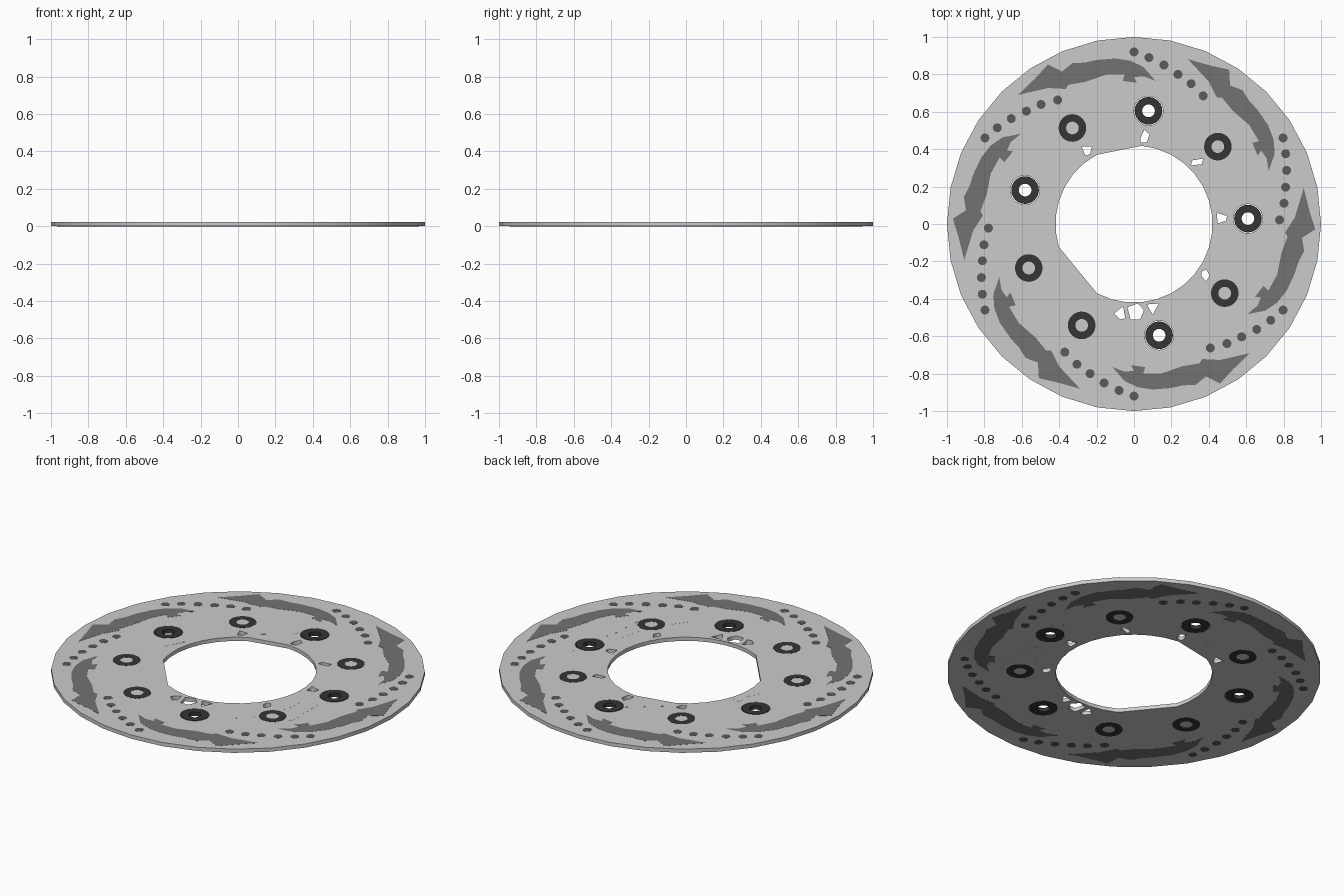
import bpy
from math import sin, cos, radians, pi

if "Cube" in bpy.data.objects:
    bpy.data.objects.remove(bpy.data.objects["Cube"])

H = 0.022  # disc thickness


def circle(r, n, cx=0, cy=0, off=0):
    return [(cx + r * cos(off + 2 * pi * i / n), cy + r * sin(off + 2 * pi * i / n)) for i in range(n)]


def rotate(pts, deg):
    c, s = cos(radians(deg)), sin(radians(deg))
    return [(x * c - y * s, x * s + y * c) for x, y in pts]


def paint(name, v):
    m = bpy.data.materials.new(name)
    m.diffuse_color = (v, v, v, 1)
    m.use_nodes = True
    m.node_tree.nodes["Principled BSDF"].inputs["Base Color"].default_value = m.diffuse_color
    return m


def plate(name, loops, extra=0.0, mat=None):
    """Filled flat outlines (nested loops become holes), extruded to disc thickness."""
    cu = bpy.data.curves.new(name, 'CURVE')
    cu.dimensions = '2D'
    cu.fill_mode = 'BOTH'
    cu.extrude = H / 2 + extra
    for pts in loops:
        sp = cu.splines.new('POLY')
        sp.points.add(len(pts) - 1)
        for p, (x, y) in zip(sp.points, pts):
            p.co = (x, y, 0, 1)
        sp.use_cyclic_u = True
    ob = bpy.data.objects.new(name, cu)
    bpy.context.collection.objects.link(ob)
    ob.location.z = H / 2
    bpy.ops.object.select_all(action='DESELECT')
    ob.select_set(True)
    bpy.context.view_layer.objects.active = ob
    bpy.ops.object.convert(target='MESH')
    ob = bpy.context.view_layer.objects.active
    ob.name = name
    if mat:
        ob.data.materials.append(mat)
    return ob


slot_mat = paint("slot_grey", 0.17)
dot_mat = paint("drill_grey", 0.1)
ring_mat = paint("washer_dark", 0.035)

# Bore with two flattened stretches
bore = [(0.42 * cos(a), 0.42 * sin(a)) for a in
        (radians(11.25 * (k + 0.5)) for k in range(32) if k not in (8, 9, 18, 19, 20))]

# Irregular windows around the bore
windows = [
    [(-.28, .415), (-.225, .413), (-.235, .375), (-.26, .365)],
    [(.035, .46), (.055, .505), (.082, .48), (.07, .437), (.035, .437)],
    [(.31, .34), (.37, .35), (.363, .32), (.305, .313)],
    [(.443, .06), (.497, .043), (.492, .017), (.447, .003)],
    [(.362, -.255), (.385, -.243), (.405, -.275), (.385, -.308), (.362, -.28)],
    [(-.035, -.445), (.02, -.425), (.053, -.46), (.033, -.51), (-.018, -.512)],
    [(.068, -.43), (.133, -.425), (.1, -.485)],
    [(-.107, -.478), (-.058, -.44), (-.047, -.505), (-.075, -.51)],
]

# Bolt positions; some pass fully through the disc
bolts = [(0.61 * cos(radians(2.7 + 40 * k)), 0.61 * sin(radians(2.7 + 40 * k))) for k in range(9)]
open_bolts = {0, 2, 4, 7}
bolt_holes = [circle(0.078, 24, *bolts[k]) for k in sorted(open_bolts)]
plate("brake_disc", [circle(1, 32), bore] + windows + bolt_holes)

# Washers
for k, (x, y) in enumerate(bolts):
    plate(f"bolt_washer_{k}", [circle(0.074, 24, x, y), circle(0.034, 24, x, y)],
          0.0008, ring_mat)

# Jagged slots and drilled dots, repeated six times
slot = [(-.62, .69), (-.53, .777), (-.46, .853), (-.385, .815), (-.33, .86), (-.26, .863),
        (-.2, .877), (-.1, .885), (-.02, .873), (.05, .84), (.115, .765), (.05, .79),
        (.0, .785), (.015, .755), (-.06, .765), (-.05, .8), (-.15, .798), (-.26, .76),
        (-.35, .745), (-.365, .722), (-.46, .727)]
dots = [(0, .92), (.08, .89), (.16, .85), (.235, .80), (.305, .75), (.37, .685)]
for k in range(6):
    plate(f"wear_slot_{k}", [rotate(slot, 60 * k)], 0.0006, slot_mat)
    plate(f"drill_row_{k}", [circle(0.024, 16, x, y) for x, y in rotate(dots, 60 * k)],
          0.0006, dot_mat)

# Fine chips and scratches near the bore
chips = [
    [(-.20, .413), (-.005, .57), (-.02, .548)],
    [(-.505, .005), (-.45, .11), (-.475, .055)],
    [(-.47, .165), (-.42, .16), (-.42, .135), (-.455, .115)],
    [(.49, -.27), (.515, -.13), (.503, -.21)],
    [(.565, -.365), (.582, -.11), (.602, -.115), (.607, -.36)],
    [(.34, -.505), (.405, -.42), (.415, -.45), (.37, -.48)],
    [(.62, .16), (.68, .1), (.665, .105)],
]
plate("surface_chips", chips, 0.0004)
